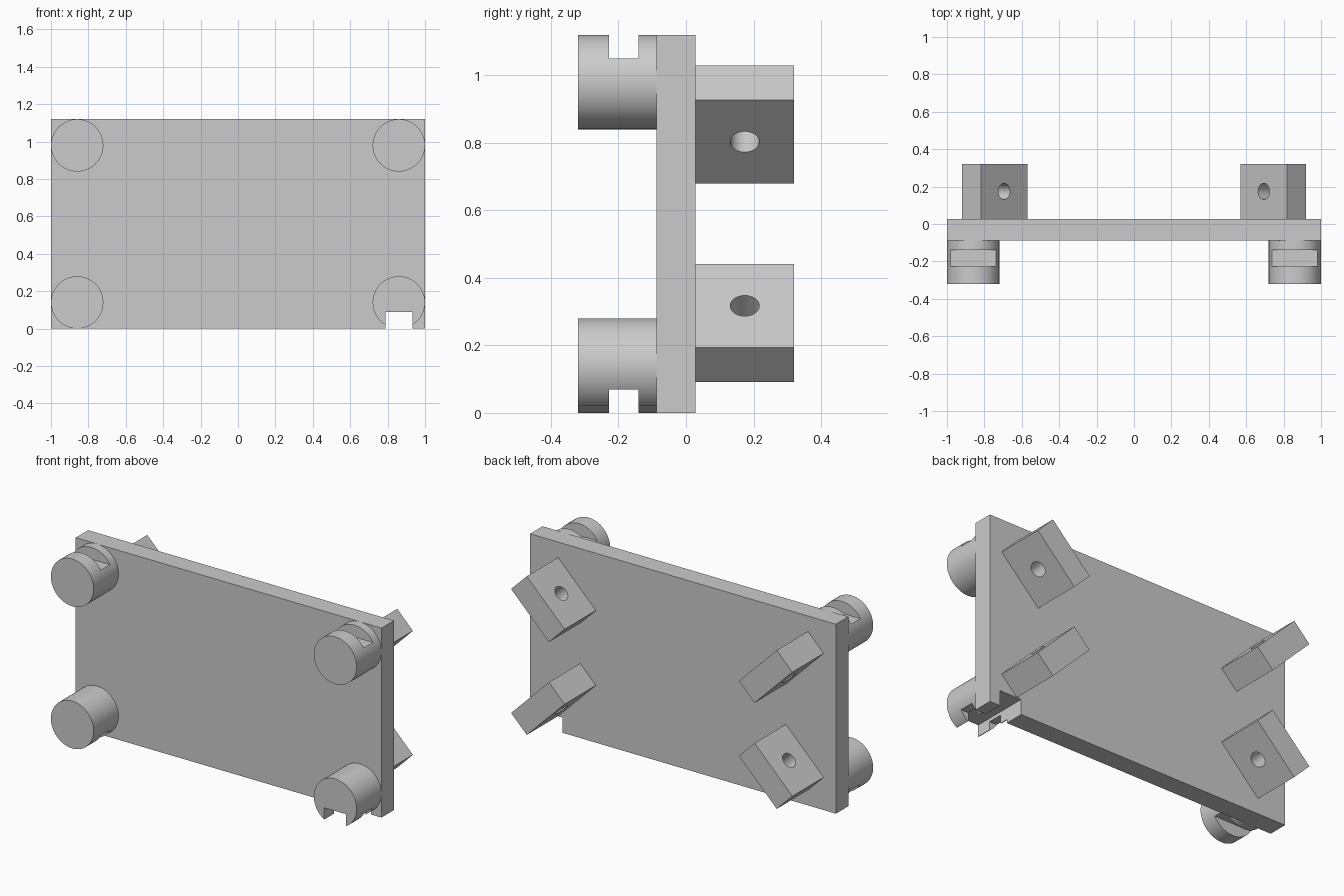
import bpy
import math
from mathutils import Matrix, Vector

default = bpy.data.objects.get("Cube")
if default:
    bpy.data.objects.remove(default, do_unlink=True)

# One plain grey for every part
grey = bpy.data.materials.new("plain grey")
grey.use_nodes = True
GREY = (0.6, 0.6, 0.6, 1)
grey.diffuse_color = GREY
grey.node_tree.nodes["Principled BSDF"].inputs["Base Color"].default_value = GREY

HEIGHT = 1.12
FRONT, BACK = -0.088, 0.028   # plate faces
END = 0.32                    # reach of feet and blocks
FOOT_R = 0.14


def box(name, center, size, angle=0):
    """Box, optionally turned about the y axis."""
    bpy.ops.mesh.primitive_cube_add(size=1)
    obj = bpy.context.object
    obj.name = name
    obj.data.transform(Matrix.Translation(center) @ Matrix.Rotation(angle, 4, 'Y')
                       @ Matrix.Diagonal((*size, 1)))
    obj.data.materials.append(grey)
    return obj


def cylinder(name, center, radius, length, direction):
    """Cylinder along a direction."""
    bpy.ops.mesh.primitive_cylinder_add(vertices=64, radius=radius, depth=length)
    obj = bpy.context.object
    obj.name = name
    turn = Vector(direction).to_track_quat('Z', 'Y').to_matrix().to_4x4()
    obj.data.transform(Matrix.Translation(center) @ turn)
    obj.data.materials.append(grey)
    return obj


def cut(obj, cutter):
    """Subtract the cutter and discard it."""
    cutter.hide_render = True
    bpy.context.view_layer.objects.active = obj
    mod = obj.modifiers.new("cut", 'BOOLEAN')
    mod.operation = 'DIFFERENCE'
    mod.solver = 'EXACT'
    mod.object = cutter
    bpy.ops.object.modifier_apply(modifier=mod.name)
    bpy.data.objects.remove(cutter, do_unlink=True)


def shade(obj):
    bpy.ops.object.select_all(action='DESELECT')
    obj.select_set(True)
    bpy.context.view_layer.objects.active = obj
    bpy.ops.object.shade_smooth_by_angle(angle=math.radians(30))


def notch():
    """Cutter for the notch in the lower left corner."""
    return box("notch_cutter", (0.86, -0.15, 0), (0.144, 0.6, 0.18))


# Flat plate
plate = box("plate", (0, (FRONT + BACK) / 2, HEIGHT / 2), (2, BACK - FRONT, HEIGHT))
cut(plate, notch())

for side, sx in (("left", 1), ("right", -1)):
    for level, sz in (("upper", 1), ("lower", -1)):
        # Round foot with a slot across its outer edge
        z = HEIGHT / 2 + sz * (HEIGHT / 2 - FOOT_R)
        foot = cylinder(f"{level}_{side}_foot", (sx * 0.86, (FRONT - END) / 2, z),
                        FOOT_R, END + FRONT, (0, 1, 0))
        cut(foot, box("slot_cutter", (sx * 0.86, -0.184, z + sz * FOOT_R),
                      (0.4, 0.088, FOOT_R)))
        if sx > 0 and sz < 0:
            cut(foot, notch())
        shade(foot)

        # Diagonal block with a cross hole
        center = (sx * 0.745, (BACK + END) / 2, HEIGHT / 2 + sz * 0.294)
        block = box(f"{level}_{side}_block", center, (0.35, END - BACK, 0.145),
                    -sx * sz * math.pi / 4)
        cut(block, cylinder("hole_cutter", center, 0.043, 0.5, (sx, 0, -sz)))
        shade(block)
